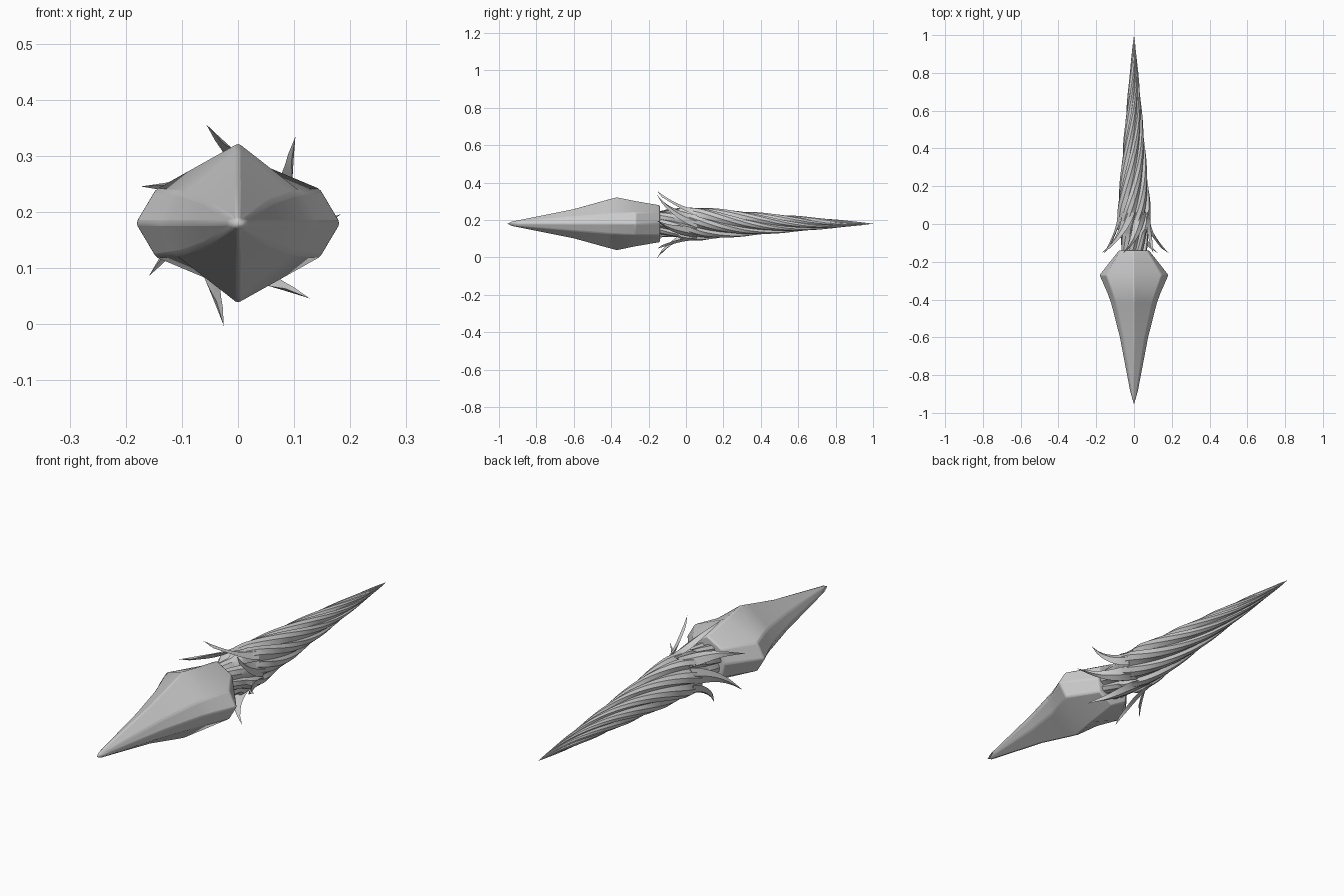
import bpy, bmesh
from math import cos, sin, pi, radians

if "Cube" in bpy.data.objects:
    bpy.data.objects.remove(bpy.data.objects["Cube"])

CZ = 0.18      # height of the long axis
N = 7          # twisted strands
TWIST = -4.0   # radians per unit of length
START = radians(5)


def make(name, build, angle):
    bm = bmesh.new()
    build(bm)
    bmesh.ops.recalc_face_normals(bm, faces=bm.faces)
    me = bpy.data.meshes.new(name)
    bm.to_mesh(me)
    bm.free()
    ob = bpy.data.objects.new(name, me)
    bpy.context.collection.objects.link(ob)
    bpy.context.view_layer.objects.active = ob
    ob.select_set(True)
    bpy.ops.object.shade_smooth_by_angle(angle=radians(angle))
    ob.select_set(False)
    return ob


def loft(bm, rings):
    """Skin closed rings; a ring of one point is a tip, other ends get capped."""
    vs = [[bm.verts.new(p) for p in r] for r in rings]
    for a, b in zip(vs, vs[1:]):
        n = max(len(a), len(b))
        for i in range(n):
            j = (i + 1) % n
            if len(a) == 1:
                bm.faces.new((a[0], b[i], b[j]))
            elif len(b) == 1:
                bm.faces.new((a[i], a[j], b[0]))
            else:
                bm.faces.new((a[i], a[j], b[j], b[i]))
    for r in (vs[0], vs[-1]):
        if len(r) > 2:
            bm.faces.new(r)


def polar(r, a, y):
    return (r * cos(a), y, CZ + r * sin(a))


def interp(table, y):
    for (y0, r0), (y1, r1) in zip(table, table[1:]):
        if y <= y1:
            return r0 + (r1 - r0) * (y - y0) / (y1 - y0)
    return table[-1][1]


# Spear head: y, ridge height, shoulder x, shoulder z, side x
SECTIONS = [(-0.6, .08, .058, .038, .076), (-0.42, .13, .097, .052, .122),
            (-0.37, .143, .113, .055, .14), (-0.27, .122, .148, .06, .184),
            (-0.14, .10, .07, .06, .08)]


def head(bm):
    rings = [[(0, -1, CZ)]]
    for y, t, sx, sz, w in SECTIONS:
        pts = [(w, 0), (sx, sz), (0, t), (-sx, sz), (-w, 0), (-sx, -sz), (0, -t), (sx, -sz)]
        rings.append([(x, y, CZ + z) for x, z in pts])
    loft(bm, rings)


# Twisted handle: fluted star section that tapers to the rear tip
RADIUS = [(-.15, .08), (-.05, .088), (.08, .09), (.2, .078), (.4, .06),
          (.6, .042), (.8, .023), (.95, .007), (1, 0)]


def handle(bm):
    rings = []
    steps = 60
    for k in range(steps):
        y = -.14 + 1.14 * k / steps
        r = interp(RADIUS, y)
        a0 = START + TWIST * (y + .15)
        ring = []
        for i in range(N):
            a = a0 + i * 2 * pi / N
            for frac, s in ((-.5, .76), (-.2, .93), (.1, 1.0), (.38, .96)):
                s = s if y > -.03 else s * .86
                ring.append(polar(r * s, a + frac * 2 * pi / N, y))
        rings.append(ring)
    rings.append([(0, 1, CZ)])
    loft(bm, rings)


# Spikes: strand ends that flare outward behind the head
def spikes(bm):
    for i in range(N):
        rings = []
        for k in range(8):
            t = k / 8
            y = .06 - .215 * t
            r = .088 + .097 * t ** 2.2
            a = START + TWIST * (y + .15) + i * 2 * pi / N
            half = .42 * (1 - t ** 1.6) * .09 / r
            rings.append([polar(r * .9, a - half, y), polar(r, a, y),
                          polar(r * .95, a + half, y), polar(r * (.8 + .15 * t), a, y)])
        rings.append([polar(.185, START + i * 2 * pi / N, -.155)])
        loft(bm, rings)


blade = make("spear_head", head, 25)
bev = blade.modifiers.new("soft_edges", 'BEVEL')
bev.width = .006
bev.segments = 2
bev.angle_limit = radians(25)
make("twisted_handle", handle, 32)
make("collar_spikes", spikes, 35)
